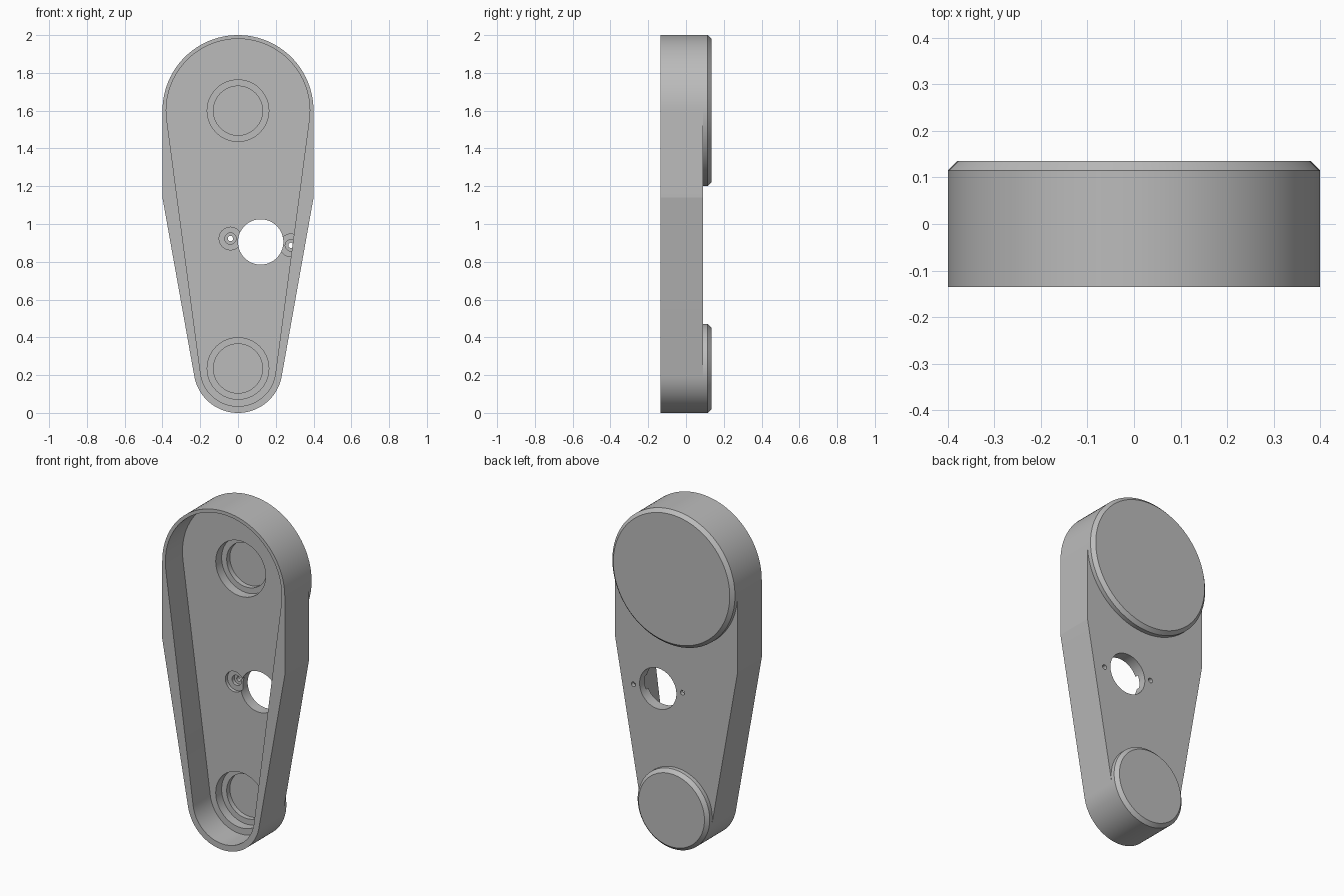
import bpy, bmesh
from math import sin, cos, pi, radians

cube = bpy.data.objects.get("Cube")
if cube:
    bpy.data.objects.remove(cube, do_unlink=True)

grey = bpy.data.materials.new("plain grey")
grey.use_nodes = True
colour = (0.5, 0.5, 0.5, 1)
grey.diffuse_color = colour
grey.node_tree.nodes["Principled BSDF"].inputs["Base Color"].default_value = colour

TOP_Z, LOW_Z = 1.6, 0.235
FRONT, FLOOR, BACK = -0.135, 0.025, 0.09


def loft(name, loops):
    """Skin a stack of equal-length closed loops and cap both ends."""
    bm = bmesh.new()
    rings = [[bm.verts.new(p) for p in loop] for loop in loops]
    for a, b in zip(rings, rings[1:]):
        for i in range(len(a)):
            j = (i + 1) % len(a)
            bm.faces.new((a[i], a[j], b[j], b[i]))
    bm.faces.new(rings[0])
    bm.faces.new(rings[-1])
    bmesh.ops.recalc_face_normals(bm, faces=bm.faces)
    mesh = bpy.data.meshes.new(name)
    bm.to_mesh(mesh)
    bm.free()
    mesh.materials.append(grey)
    obj = bpy.data.objects.new(name, mesh)
    bpy.context.collection.objects.link(obj)
    return obj


def turned(name, x, z, profile, sides=96):
    """Round part along y from (radius, y) pairs."""
    angles = [2 * pi * i / sides for i in range(sides)]
    return loft(name, [[(x + r * cos(a), y, z + r * sin(a)) for a in angles]
                       for r, y in profile])


def arc(z, r, start, end, steps=48):
    angles = [radians(start + (end - start) * i / steps) for i in range(steps + 1)]
    return [(r * cos(a), z + r * sin(a)) for a in angles]


def prism(name, outline, y0, y1):
    return loft(name, [[(x, y, z) for x, z in outline] for y in (y0, y1)])


def cut(target, cutter):
    cutter.hide_render = True
    mod = target.modifiers.new("cut", "BOOLEAN")
    mod.operation, mod.solver, mod.object = "DIFFERENCE", "EXACT", cutter
    bpy.context.view_layer.objects.active = target
    bpy.ops.object.modifier_apply(modifier=mod.name)
    bpy.data.objects.remove(cutter, do_unlink=True)


# Arm body: round top, straight shoulders, tapered round foot
outline = (arc(TOP_Z, 0.4, 0, 180) + [(-0.4, 1.14)]
           + arc(LOW_Z, 0.235, 190.2, 349.8) + [(0.4, 1.14)])
body = prism("arm_body", outline, FRONT, BACK)

# Hollow front pocket
pocket = arc(TOP_Z, 0.38, -7.6, 187.6) + arc(LOW_Z, 0.2, 187.6, 352.4)
cut(body, prism("pocket_cutter", pocket, FRONT - 0.1, FLOOR))

# Stepped round recesses behind the two bosses
for z in (TOP_Z, LOW_Z):
    cut(body, turned("recess_cutter", 0, z,
                     [(0.163, 0), (0.163, 0.08), (0.13, 0.08), (0.13, 0.12)]))

# Large through hole with a counterbored screw hole on each side
HOLE_X, HOLE_Z = 0.12, 0.905
cut(body, turned("hole_cutter", HOLE_X, HOLE_Z, [(0.12, 0), (0.12, 0.2)]))
for side in (-1, 1):
    cut(body, turned("screw_cutter", HOLE_X + side * 0.16, HOLE_Z - side * 0.018,
                     [(0.06, FLOOR - 0.001), (0.06, 0.045), (0.03, 0.045),
                      (0.03, 0.065), (0.014, 0.065), (0.014, 0.12)], 48))

# Chamfered round bosses on the back
parts = [body]
for name, z, r in (("upper_boss", TOP_Z, 0.4), ("lower_boss", LOW_Z, 0.235)):
    parts.append(turned(name, 0, z, [(0.13, 0.11), (0.13, BACK), (r, BACK),
                                     (r, 0.115), (r - 0.02, 0.135)]))

# Smooth curves, sharp edges
bpy.ops.object.select_all(action="DESELECT")
for obj in parts:
    obj.select_set(True)
bpy.context.view_layer.objects.active = body
bpy.ops.object.shade_smooth_by_angle(angle=radians(8))
